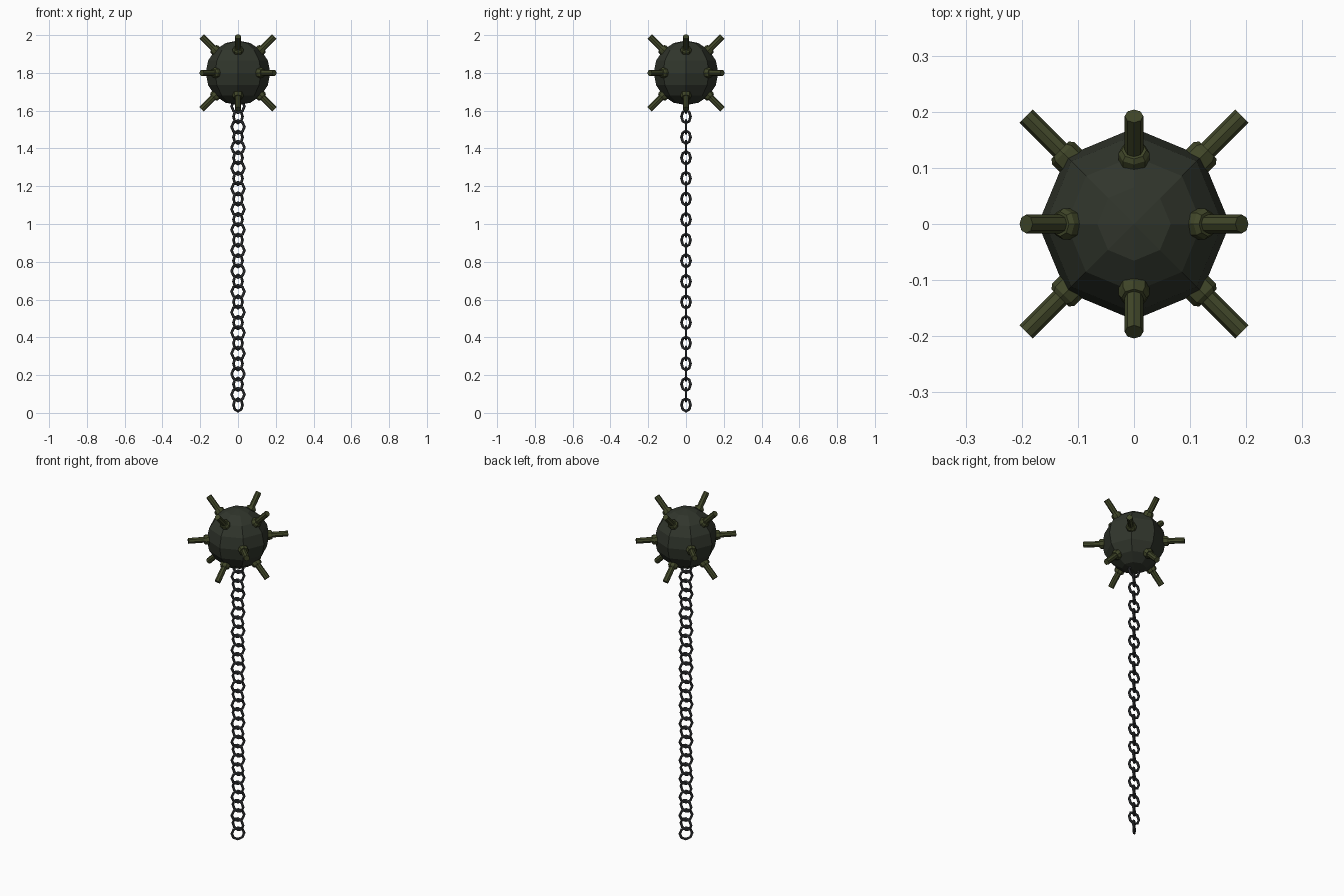
import bpy, bmesh, math
from mathutils import Vector, Matrix

if "Cube" in bpy.data.objects:
    bpy.data.objects.remove(bpy.data.objects["Cube"])


def material(name, rgb):
    m = bpy.data.materials.new(name)
    m.diffuse_color = (*rgb, 1)
    m.use_nodes = True
    m.node_tree.nodes["Principled BSDF"].inputs["Base Color"].default_value = m.diffuse_color
    return m


HULL = material("dark hull green", (0.030, 0.036, 0.025))
HORN = material("olive green", (0.052, 0.062, 0.022))
STEEL = material("dark steel", (0.040, 0.042, 0.046))


def finish(bm, name, mat):
    mesh = bpy.data.meshes.new(name)
    bm.to_mesh(mesh)
    bm.free()
    mesh.materials.append(mat)
    obj = bpy.data.objects.new(name, mesh)
    bpy.context.collection.objects.link(obj)


CENTRE = Vector((0, 0, 1.8))

# Faceted ball
bm = bmesh.new()
bmesh.ops.create_uvsphere(bm, u_segments=8, v_segments=8, radius=0.171,
                          matrix=Matrix.Translation(CENTRE))
finish(bm, "mine_ball", HULL)


def add_cone(bm, direction, start, end, r1, r2):
    rot = direction.to_track_quat('Z', 'Y').to_matrix().to_4x4()
    place = Matrix.Translation(CENTRE + direction * (start + end) / 2) @ rot
    bmesh.ops.create_cone(bm, cap_ends=True, segments=8, radius1=r1, radius2=r2,
                          depth=end - start, matrix=place)


# Twelve horns with collars, along the edge directions of a cube
horns, collars = bmesh.new(), bmesh.new()
for a in (-1, 1):
    for b in (-1, 1):
        for d in ((a, b, 0), (a, 0, b), (0, a, b)):
            d = Vector(d).normalized()
            add_cone(horns, d, 0.13, 0.272, 0.0165, 0.0165)
            add_cone(collars, d, 0.13, 0.178, 0.028, 0.028)
            add_cone(collars, d, 0.178, 0.186, 0.028, 0.022)
finish(horns, "horns", HORN)
finish(collars, "horn_collars", HORN)


# Chain of ring links, every other one turned 45 degrees
def add_link(bm, z, turn, major=0.034, minor=0.0075, sides=8, tube=6):
    place = Matrix.Translation((0, 0, z)) @ Matrix.Rotation(turn, 4, 'Z')
    rings = []
    for i in range(sides):
        a = math.tau * i / sides
        ring = []
        for j in range(tube):
            t = math.tau * j / tube
            r = major + minor * math.cos(t)
            p = Vector((r * math.cos(a), minor * math.sin(t), r * math.sin(a)))
            ring.append(bm.verts.new(place @ p))
        rings.append(ring)
    for i in range(sides):
        r0, r1 = rings[i], rings[(i + 1) % sides]
        for j in range(tube):
            k = (j + 1) % tube
            bm.faces.new((r0[j], r0[k], r1[k], r1[j]))


bm = bmesh.new()
for i in range(30):
    add_link(bm, 0.0425 + 0.0545 * i, math.radians(45) if i % 2 == 0 else 0)
bmesh.ops.recalc_face_normals(bm, faces=bm.faces)
finish(bm, "chain", STEEL)
